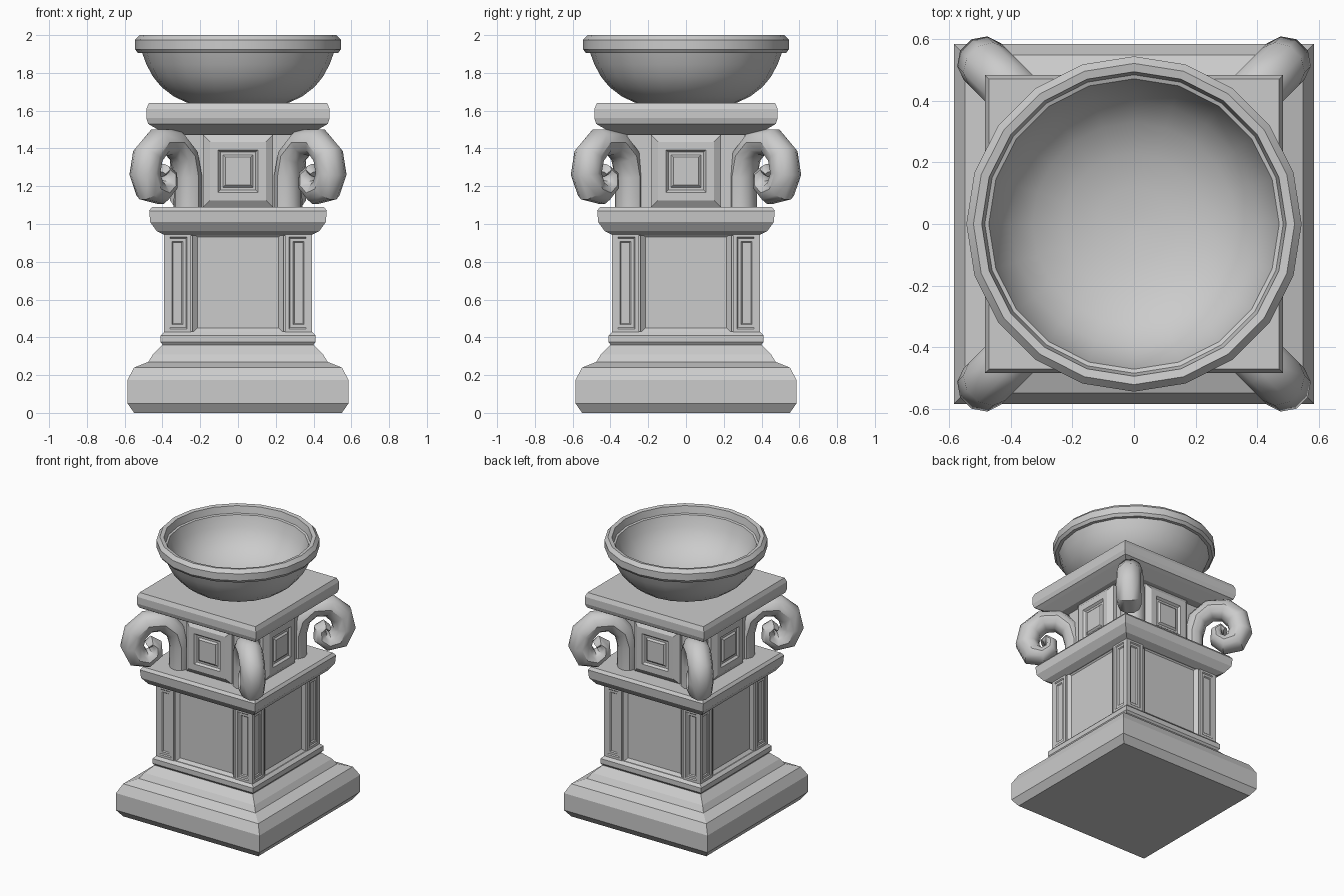
import bpy, bmesh, math
from mathutils import Vector, Matrix

if "Cube" in bpy.data.objects:
    bpy.data.objects.remove(bpy.data.objects["Cube"])


def finish(name, bm, angle=None):
    bmesh.ops.recalc_face_normals(bm, faces=bm.faces)
    me = bpy.data.meshes.new(name)
    bm.to_mesh(me)
    bm.free()
    ob = bpy.data.objects.new(name, me)
    bpy.context.collection.objects.link(ob)
    if angle:
        bpy.ops.object.select_all(action='DESELECT')
        ob.select_set(True)
        bpy.context.view_layer.objects.active = ob
        bpy.ops.object.shade_smooth_by_angle(angle=math.radians(angle))
    return ob


def loft(bm, rings, cap_start=True, cap_end=True):
    """Bridge equal-length closed rings of points."""
    vs = [[bm.verts.new(p) for p in r] for r in rings]
    n = len(vs[0])
    for a, b in zip(vs, vs[1:]):
        for i in range(n):
            j = (i + 1) % n
            bm.faces.new((a[i], a[j], b[j], b[i]))
    if cap_start:
        bm.faces.new(vs[0])
    if cap_end:
        bm.faces.new(vs[-1])


def turned(name, profile, sides=4, angle=None):
    """Profile of (half width, z) swept round z; 4 sides gives a square moulding."""
    phase, k = (math.pi / 4, math.sqrt(2)) if sides == 4 else (math.pi / 2, 1)
    ts = [phase + 2 * math.pi * i / sides for i in range(sides)]
    bm = bmesh.new()
    loft(bm, [[(k * r * math.cos(t), k * r * math.sin(t), z) for t in ts] for r, z in profile])
    return finish(name, bm, angle)


def panels(name, x0, x1, z0, z1, steps):
    """Stepped panel of (inset, distance from centre) rings on all four sides."""
    bm = bmesh.new()
    for k in range(4):
        rot = Matrix.Rotation(k * math.pi / 2, 3, 'Z')
        rings = [[rot @ Vector(p) for p in (
            (x0 + i, -d, z0 + i), (x1 - i, -d, z0 + i),
            (x1 - i, -d, z1 - i), (x0 + i, -d, z1 - i))] for i, d in steps]
        loft(bm, rings, cap_start=False)
    return finish(name, bm)


# Stepped plinth and lower moulding
turned("plinth", [(.55, 0), (.585, .05), (.585, .175), (.55, .24), (.475, .27),
                  (.45, .31), (.40, .36)])
turned("lower_moulding", [(.395, .355), (.41, .375), (.41, .41), (.39, .43)])

# Pedestal shaft with a recessed panel and corner strips on each side
turned("shaft_core", [(.36, .40), (.36, .97)])
panels("shaft_panel", -.24, .24, .425, .955, [(0, .388), (.025, .366)])
strip = [(0, .36), (0, .392), (.02, .392), (.026, .385), (.042, .385), (.048, .378)]
panels("right_strip", .25, .392, .425, .95, strip)
panels("left_strip", -.392, -.25, .425, .95, strip)

# Cornice, neck block and top slab
turned("cornice", [(.385, .94), (.395, .945), (.43, .962), (.465, 1.01), (.47, 1.07), (.455, 1.09)])
turned("neck_core", [(.31, 1.08), (.31, 1.48)])
panels("neck_panel", -.185, .185, 1.088, 1.472,
       [(0, .30), (0, .335), (.037, .36), (.08, .36), (.092, .345),
        (.106, .345), (.118, .356)])
turned("top_slab", [(.37, 1.47), (.45, 1.515), (.475, 1.53), (.485, 1.56), (.485, 1.61), (.472, 1.64)])

# Corner scrolls: (radius from centre, z, thickness, half width) along the curl
curl = [(.40, 1.085, .07, .08), (.40, 1.25, .07, .08), (.43, 1.36, .07, .085),
        (.51, 1.432, .075, .085), (.62, 1.432, .078, .085), (.70, 1.36, .082, .085),
        (.722, 1.265, .08, .085), (.685, 1.185, .078, .085), (.615, 1.165, .062, .08),
        (.562, 1.205, .05, .075), (.558, 1.262, .04, .068), (.592, 1.288, .03, .06),
        (.618, 1.265, .02, .05)]
bm = bmesh.new()
for sx in (-1, 1):
    for sy in (-1, 1):
        rings = []
        for i, (r, z, th, w) in enumerate(curl):
            a, b = curl[max(i - 1, 0)], curl[min(i + 1, len(curl) - 1)]
            t = Vector((b[0] - a[0], b[1] - a[1])).normalized()
            ring = []
            for j in range(10):
                u = 2 * math.pi * (j + .5) / 10
                c, s = math.cos(u) * th, math.sin(u) * w
                rr, zz = r + t.y * c, z - t.x * c
                h = math.sqrt(.5)
                ring.append((sx * ((rr - s) * h - .0175), sy * ((rr + s) * h + .0175), zz))
            rings.append(ring)
        loft(bm, rings)
finish("corner_scrolls", bm, 40)

# Bowl with a heavy rim
turned("bowl", [(.10, 1.63), (.26, 1.638), (.34, 1.675), (.405, 1.725), (.45, 1.78),
                (.485, 1.845), (.507, 1.905), (.53, 1.905), (.545, 1.925), (.545, 1.975),
                (.522, 2.0), (.495, 1.995), (.485, 1.945), (.472, 1.94), (.45, 1.865),
                (.40, 1.785), (.33, 1.725), (.23, 1.68), (.12, 1.657), (.02, 1.65)], 20, 30)
